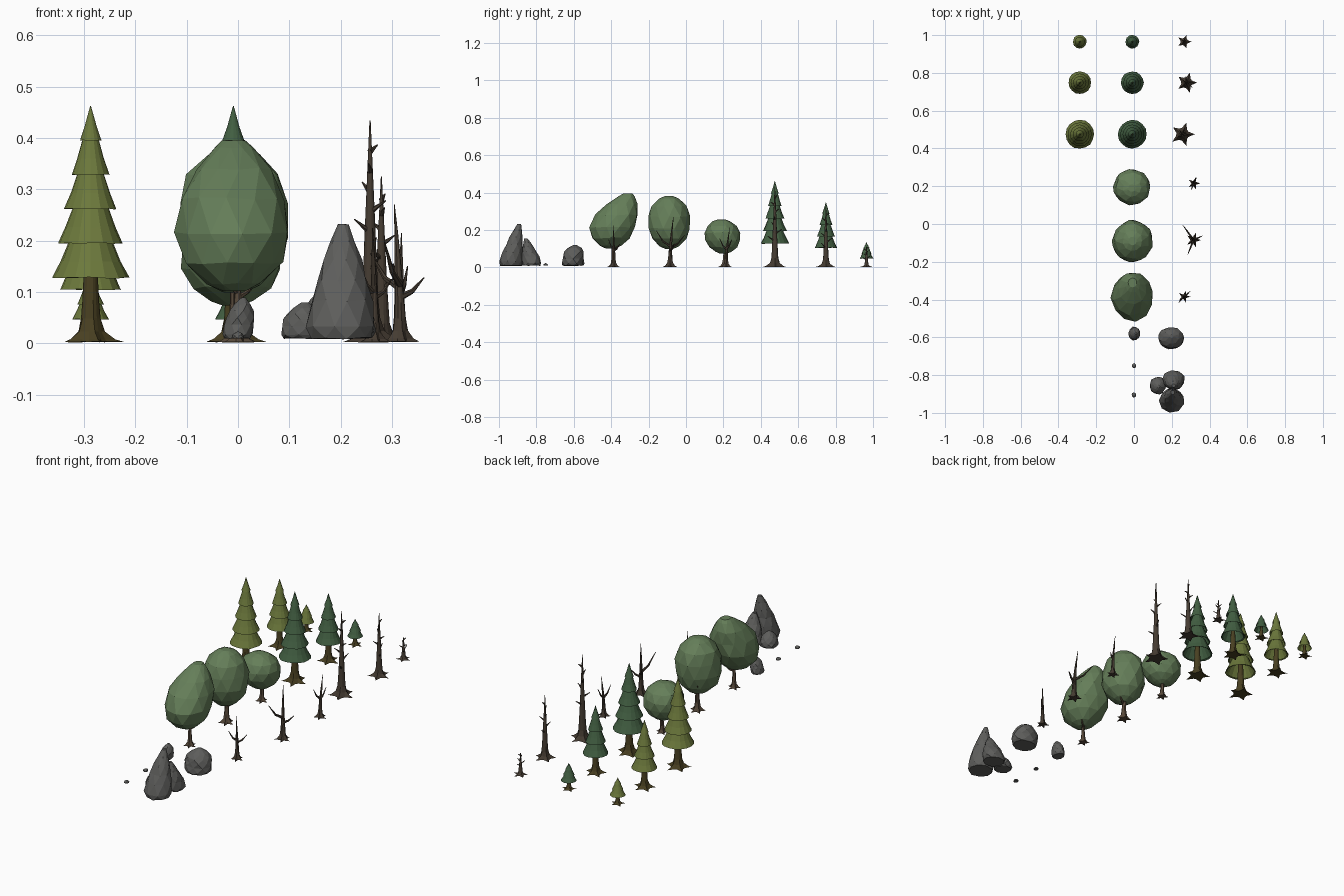
import bpy, bmesh, math, random
from mathutils import Matrix, Vector

if "Cube" in bpy.data.objects:
    bpy.data.objects.remove(bpy.data.objects["Cube"])

random.seed(4)
mats = {}


def material(name, *rgb):
    mats[name] = bpy.data.materials.new(name)
    mats[name].diffuse_color = (*rgb, 1)


material("leaf_green", .13, .21, .10)
material("pine_green", .055, .115, .055)
material("olive_green", .15, .19, .045)
material("pine_bark", .065, .05, .015)
material("leaf_bark", .10, .07, .045)
material("dead_bark", .06, .045, .032)
material("stone", .11, .11, .105)


def finish(name, bm, mat):
    bmesh.ops.recalc_face_normals(bm, faces=bm.faces[:])
    me = bpy.data.meshes.new(name)
    bm.to_mesh(me)
    bm.free()
    me.materials.append(mats[mat])
    bpy.context.collection.objects.link(bpy.data.objects.new(name, me))


def loft(bm, rings, n, jit=0.0, stagger=True, caps=True):
    """rings: (z, cx, cy, rx, ry, star); staggered rings give triangular facets"""
    rows = []
    for i, (z, cx, cy, rx, ry, star) in enumerate(rings):
        row = []
        for k in range(n):
            a = 2 * math.pi * (k + (i * .5 if stagger else 0)) / n
            s = (1 + random.uniform(-jit, jit)) * (1 + star * math.cos(5 * a))
            row.append(bm.verts.new((cx + rx * s * math.cos(a), cy + ry * s * math.sin(a),
                                     z + random.uniform(-jit, jit) * rx * .7)))
        rows.append(row)
    for r, q in zip(rows, rows[1:]):
        for k in range(n):
            j = (k + 1) % n
            if stagger:
                bm.faces.new((r[k], r[j], q[k]))
                bm.faces.new((r[j], q[j], q[k]))
            else:
                bm.faces.new((r[k], r[j], q[j], q[k]))
    if caps:
        bm.faces.new(rows[0][::-1])
        bm.faces.new(rows[-1])


def limb(bm, p0, p1, r0, r1=.0012):
    d = p1 - p0
    m = Matrix.Translation((p0 + p1) / 2) @ d.to_track_quat('Z', 'Y').to_matrix().to_4x4()
    bmesh.ops.create_cone(bm, cap_ends=True, segments=6, radius1=r0, radius2=r1,
                          depth=d.length, matrix=m)


# straight conifer trunk: star-shaped root flare, long taper, short snags
def pine_trunk(name, x, y, h, mat, w, snags):
    bm = bmesh.new()
    rings = []
    for i in range(10):
        t = (i / 9) ** 2
        flare = math.exp(-t * 28)
        r = w * (.32 * (1 - t) + .42 * flare + .02)
        rings.append((.003 + t * (h - .003), x, y, r, r, .45 * flare))
    loft(bm, rings, 15, .03, False)
    for i in range(snags):
        a, l = i * 2.4 + x * 20, w * (.75 - .07 * i)
        p = Vector((x, y, h * (.32 + .09 * i)))
        limb(bm, p, p + l * Vector((math.cos(a), math.sin(a), .7)), w * .11)
    finish(name, bm, mat)


# stacked hollow skirts of needles between the tip and the lowest hem
def pine_foliage(name, x, y, top, hem, radius, tiers, mat):
    bm = bmesh.new()
    z0, r0 = top, .0008
    for i in range(1, tiers + 1):
        f = i / tiers
        z1, r1 = top - f * (top - hem), radius * f ** .8
        mid = (z1 + (z0 - z1) * .4, r0 + (r1 - r0) * .55)
        skirt = [(z0, r0), mid, (z1, r1), (z1 + .003, r1 * .9), (z0 - .003, r0 * .8)]
        loft(bm, [(z, x, y, r, r, 0) for z, r in skirt], 16, .025, False, False)
        z0, r0 = z1 + .012, r1 * .62
    finish(name, bm, mat)


# y, height, hem, hem radius, tiers, trunk width, bare trunk x, bare trunk height
def pine_row(label, y, h, hem, radius, tiers, w, dead_x, dead_h):
    for kind, x, mat in (("olive", -.287, "olive_green"), ("dark", -.009, "pine_green")):
        pine_foliage(f"{label}_{kind}_pine_foliage", x, y, h, hem, radius, tiers, mat)
        pine_trunk(f"{label}_{kind}_pine_trunk", x, y, h * .9, "pine_bark", w, 0)
    pine_trunk(f"{label}_bare_pine", dead_x, y, dead_h, "dead_bark", w, 7)


pine_row("large", .475, .462, .128, .076, 5, .058, .257, .434)
pine_row("medium", .748, .348, .105, .060, 4, .050, .279, .325)
pine_row("small", .965, .134, .047, .036, 3, .034, .266, .118)


# branching broadleaf trunk; tip and limb ends are relative to the foot
def leaf_trunk(name, x, y, tip, ends, r, mat):
    bm = bmesh.new()
    rings = []
    for i in range(9):
        t = (i / 8) ** 1.8
        flare = math.exp(-t * 22)
        s, bend = r * (1.15 * (1 - t) + 1.3 * flare + .08), t * t
        rings.append((.003 + t * tip[2], x + bend * tip[0], y + bend * tip[1], s, s, .45 * flare))
    loft(bm, rings, 10, .03, False)
    for dx, dy, dz in ends:
        start = Vector((x, y, dz * .35 + .045))
        end = Vector((x + dx, y + dy, dz))
        elbow = start.lerp(end, .5) - Vector((0, 0, (dz - start.z) * .2))
        limb(bm, start, elbow, r * .65, r * .45)
        limb(bm, elbow, end, r * .45)
    finish(name, bm, mat)


# faceted crown: egg profile widest at w, squareness p, leaning in y
def crown(name, x, y, z0, z1, rx, ry, w, p, lean):
    bm = bmesh.new()
    rings = []
    for i in range(8):
        t = .5 - .5 * math.cos(math.pi * i / 7)
        u = (w - t) / w if t < w else (t - w) / (1 - w)
        s = max(.2, math.sqrt(max(0, 1 - u ** (p if t > w else 2))))
        rings.append((z0 + t * (z1 - z0), x, y + lean * t * t, rx * s, ry * s, 0))
    loft(bm, rings, 11, .045)
    finish(name, bm, "leaf_green")


def leafy_pair(label, live, dead, tip, ends, r):
    leaf_trunk(f"{label}_leafy_trunk", *live, tip, ends, r, "leaf_bark")
    leaf_trunk(f"{label}_bare_tree", *dead, tip, ends, r, "dead_bark")


leafy_pair("front", (0, -.39), (.265, -.385), (-.003, -.004, .222),
           [(.034, .03, .125), (-.028, -.03, .15)], .009)
leafy_pair("middle", (-.005, -.085), (.315, -.085), (-.011, .018, .268),
           [(.047, .022, .128), (-.03, -.075, .198), (-.057, .08, .175)], .011)
leafy_pair("rear", (-.008, .205), (.317, .215), (.001, .02, .212),
           [(-.015, -.035, .155), (.013, .03, .15)], .009)
crown("front_crown", -.008, -.405, .102, .395, .112, .125, .42, 1.5, .095)
crown("middle_crown", -.008, -.09, .100, .382, .108, .111, .42, 3.0, 0)
crown("rear_crown", -.011, .200, .074, .257, .098, .095, .48, 2.8, -.01)


# boulder: tapers from foot to a shifted crest; k sets how blocky it is
def rock(name, x, y, rx, ry, h, dx, dy, k):
    bm = bmesh.new()
    rings = [(.010, x, y, rx * .88, ry * .88, 0)]
    for i in range(6):
        t = .1 + .9 * (i / 5) ** .85
        s = 1 - .84 * t ** k
        rings.append((.01 + t * (h - .01), x + dx * t, y + dy * t ** 1.3, rx * s, ry * s, 0))
    loft(bm, rings, 9, .06)
    finish(name, bm, "stone")


rock("tall_rock", .200, -.935, .069, .065, .232, .005, .043, 1.6)
rock("leaning_rock", .210, -.825, .062, .055, .155, 0, -.031, 1.6)
rock("low_rock", .125, -.855, .044, .046, .080, .005, -.005, 3)
rock("round_rock", .195, -.607, .066, .059, .120, .003, .013, 5)
rock("small_rock", -.002, -.580, .030, .036, .089, .012, 0, 3.5)
for i, y in enumerate((-.75, -.905)):
    rock(f"pebble_{i}", 0, y, .012, .013, .023, 0, 0, 3)

for m in bpy.data.materials:
    if m.users and not m.is_grease_pencil:
        m.use_nodes = True
        m.node_tree.nodes["Principled BSDF"].inputs["Base Color"].default_value = m.diffuse_color
